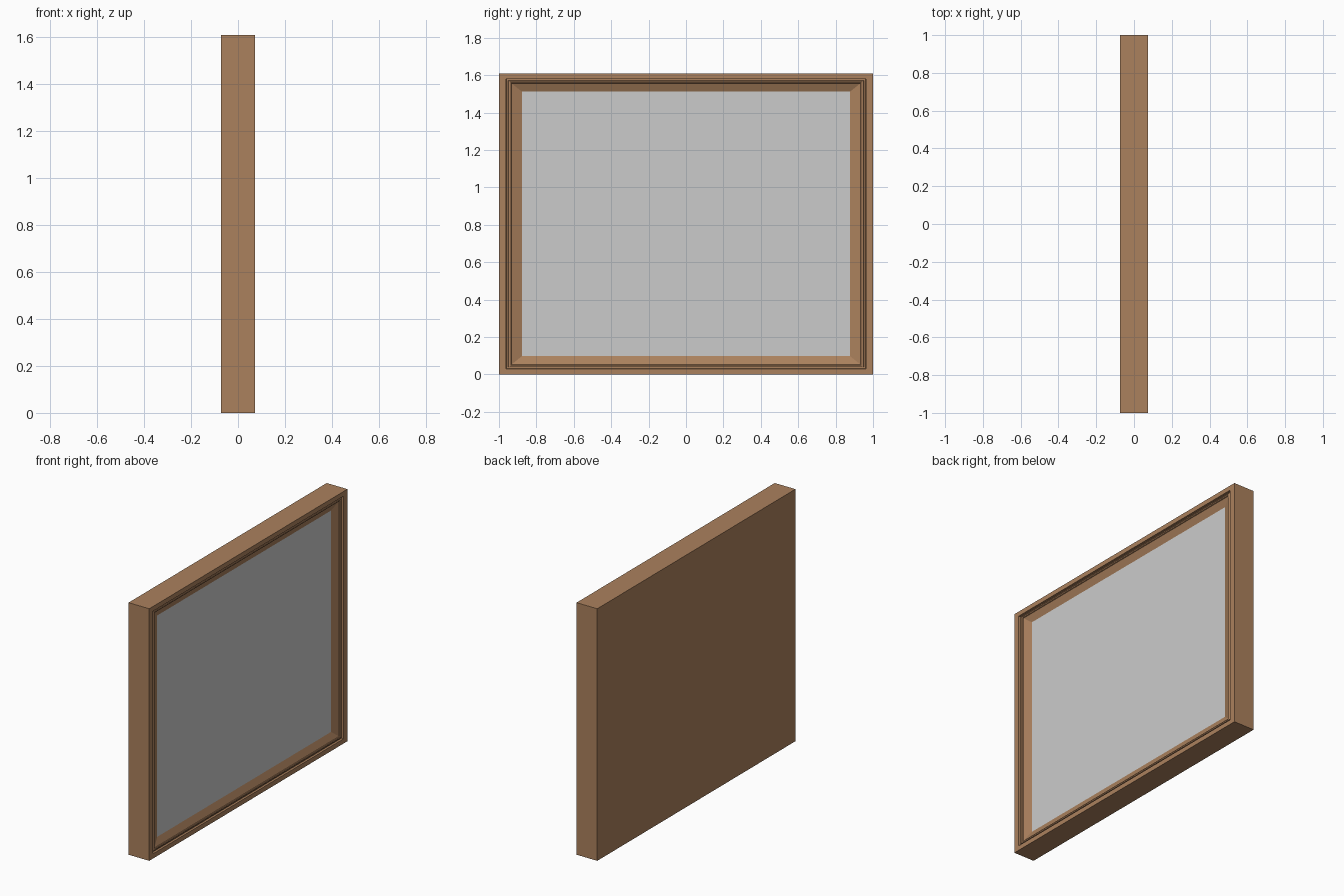
import bpy, bmesh

if "Cube" in bpy.data.objects:
    bpy.data.objects.remove(bpy.data.objects["Cube"])

HALF_Y, HEIGHT, HALF_X = 1.0, 1.61, 0.073
BORDER_Y, BORDER_Z = 0.123, 0.098   # moulding width on the sides / top and bottom
PANEL_X = 0.043

# moulding section: (fraction of border width inward, depth x)
PROFILE = [(0, -HALF_X), (0, HALF_X), (0.31, HALF_X), (0.32, 0.060), (0.40, 0.060),
           (0.41, 0.066), (0.47, 0.068), (0.53, 0.066), (0.55, 0.062), (1.0, PANEL_X)]


def ring(bm, t, x):
    """Rectangle of four corners, inset by fraction t of the border."""
    y, z0 = HALF_Y - t * BORDER_Y, t * BORDER_Z
    z1 = HEIGHT - z0
    return [bm.verts.new((x, *p)) for p in ((-y, z0), (y, z0), (y, z1), (-y, z1))]


def finish(bm, name, color=None):
    mesh = bpy.data.meshes.new(name)
    bm.to_mesh(mesh)
    bm.free()
    if color:
        mat = bpy.data.materials.new(name + "_wood")
        mat.diffuse_color = color
        mat.use_nodes = True
        mat.node_tree.nodes["Principled BSDF"].inputs["Base Color"].default_value = mat.diffuse_color
        mesh.materials.append(mat)
    obj = bpy.data.objects.new(name, mesh)
    bpy.context.collection.objects.link(obj)
    return obj


# mitred wooden frame with solid back
bm = bmesh.new()
loops = [ring(bm, t, x) for t, x in PROFILE]
for a, b in zip(loops, loops[1:]):
    for i in range(4):
        j = (i + 1) % 4
        bm.faces.new((a[i], a[j], b[j], b[i]))
bm.faces.new(loops[0][::-1])
finish(bm, "picture_frame", (0.41, 0.22, 0.11, 1))

# grey picture panel filling the opening
bm = bmesh.new()
bm.faces.new(ring(bm, 1.0, PANEL_X))
finish(bm, "picture_panel")
